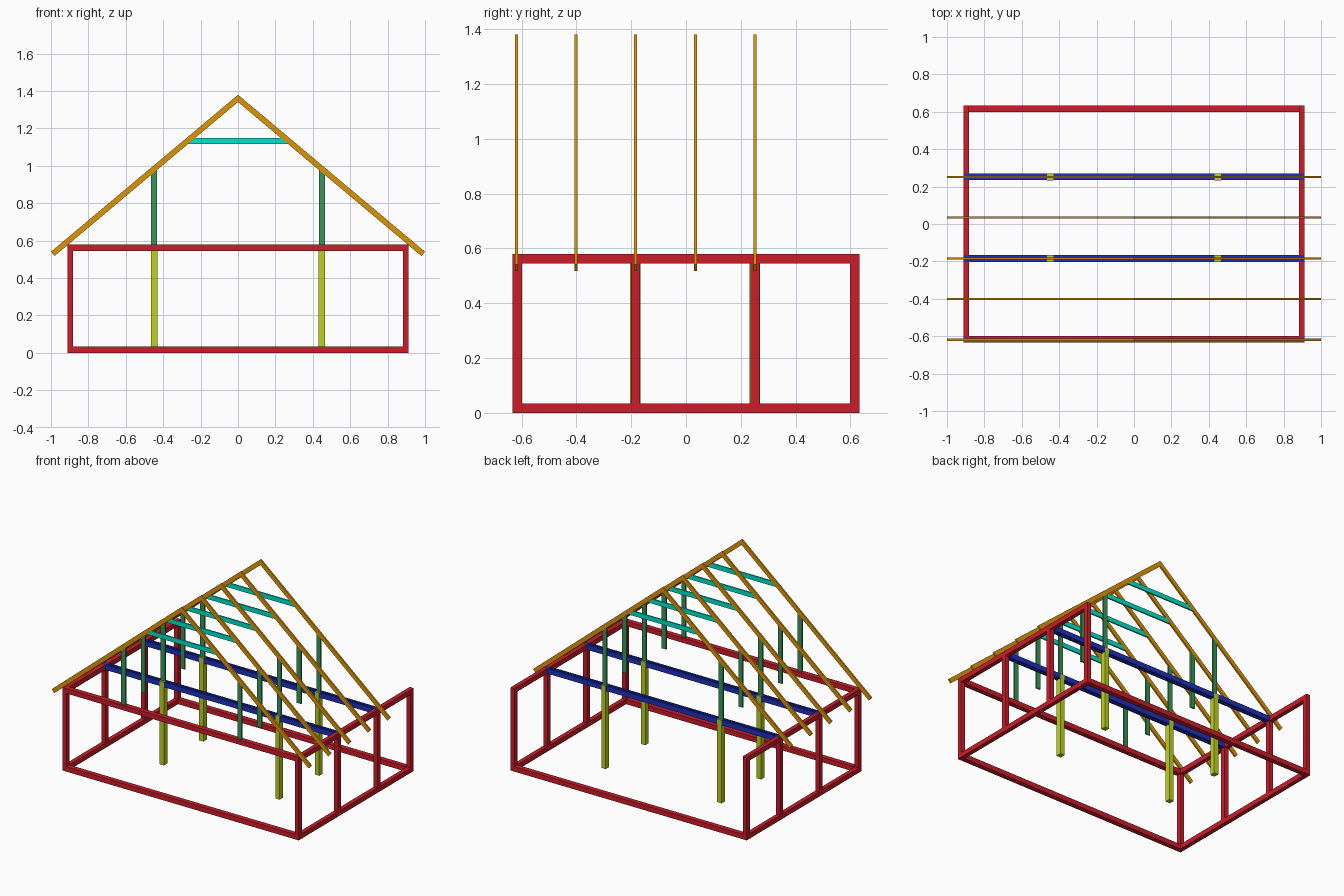
import bpy
import bmesh
from math import tan, cos, sin, radians

if "Cube" in bpy.data.objects:
    bpy.data.objects.remove(bpy.data.objects["Cube"])


def material(name, rgb):
    m = bpy.data.materials.new(name)
    lin = [((c / 255 + 0.055) / 1.055) ** 2.4 if c > 10 else c / 255 / 12.92 for c in rgb]
    m.diffuse_color = (*lin, 1)
    m.use_nodes = True
    m.node_tree.nodes["Principled BSDF"].inputs["Base Color"].default_value = m.diffuse_color
    return m


RED = material("frame red", (204, 28, 42))
BLUE = material("tie beam blue", (30, 48, 190))
LIME = material("post lime", (190, 210, 28))
GREEN = material("strut green", (58, 150, 90))
TEAL = material("collar teal", (0, 228, 204))
GOLD = material("rafter gold", (222, 148, 6))


def prism(name, profile, y, depth, mat):
    """Extrude an x-z outline along y, centred on y."""
    n = len(profile)
    verts = [(x, y + s * depth / 2, z) for s in (-1, 1) for x, z in profile]
    faces = [tuple(range(n)), tuple(range(2 * n - 1, n - 1, -1))]
    faces += [(i, i + n, (i + 1) % n + n, (i + 1) % n) for i in range(n)]
    me = bpy.data.meshes.new(name)
    me.from_pydata(verts, [], faces)
    me.materials.append(mat)
    ob = bpy.data.objects.new(name, me)
    bpy.context.collection.objects.link(ob)
    # make the winding face outward
    bm = bmesh.new()
    bm.from_mesh(me)
    bmesh.ops.recalc_face_normals(bm, faces=bm.faces)
    bm.to_mesh(me)
    bm.free()
    return ob


def box(name, x0, x1, y0, y1, z0, z1, mat):
    return prism(name, [(x0, z0), (x1, z0), (x1, z1), (x0, z1)],
                 (y0 + y1) / 2, y1 - y0, mat)


W, D, H = 0.912, 0.633, 0.579    # half width, half depth, frame height
T = 0.034                        # frame timber size
BAYS = (-0.184, 0.252)           # inner post lines
SLOPE = radians(40)
APEX, RT = 1.38, 0.03            # ridge height, rafter thickness
DROP = RT / cos(SLOPE)           # vertical rafter thickness

# Red frame: front and back sills, front top rail (back stays open on top)
box("front_sill", -W, W, -D, -D + T, 0, T, RED)
box("back_sill", -W, W, D - T, D, 0, T, RED)
box("front_top_rail", -W, W, -D, -D + T, H - T, H, RED)

for s, side in ((-1, "left"), (1, "right")):
    xa, xb = sorted((s * W, s * (W - 0.03)))
    # side rails run between the corner posts
    box(side + "_sill", xa, xb, -D + T, D - T, 0, T, RED)
    box(side + "_top_rail", xa, xb, -D + T, D, H - T, H, RED)
    # wall posts
    for i, y in enumerate((-D + T / 2, *BAYS, D - T / 2)):
        box(f"{side}_wall_post_{i}", xa, xb, y - T / 2, y + T / 2, T, H - T, RED)

# Paired tie beams with lime posts under them
for i, y in enumerate(BAYS):
    for s, side in ((-1, "left"), (1, "right")):
        a, b = sorted((y + s * 0.005, y + s * 0.018))
        box(f"tie_beam_{i}_{'front' if s < 0 else 'back'}",
            -0.908, 0.908, a, b, H - T, H + 0.0004, BLUE)
        box(f"{side}_inner_post_{i}", s * 0.447 - 0.017, s * 0.447 + 0.017,
            y - 0.0195, y + 0.0185, 0, H + 0.0008, LIME)


def roof_z(x, depth):
    return APEX - abs(x) * tan(SLOPE) - depth


# Five roof trusses: rafters, struts and collar
for i in range(5):
    y = -0.619 + 0.2178 * i
    for s, side in ((-1, "left"), (1, "right")):
        # rafter, mitred at the ridge and cut square at the eave
        xe = 1.0
        ze = roof_z(xe, 0)
        prism(f"{side}_rafter_{i}",
              [(0, APEX), (s * xe, ze),
               (s * (xe - RT * sin(SLOPE)), ze - RT * cos(SLOPE)),
               (0, APEX - DROP)], y, 0.011, GOLD)
        # strut from tie level up into the rafter
        xi, xo = 0.432, 0.465
        prism(f"{side}_strut_{i}",
              [(s * xi, H), (s * xo, H), (s * xo, roof_z(xo, DROP / 2)),
               (s * xi, roof_z(xi, DROP / 2))], y, 0.0104, GREEN)
    # collar tie with sloped ends inside the rafters
    z0, z1 = 1.118, 1.15
    x0, x1 = [(APEX - DROP / 2 - z) / tan(SLOPE) for z in (z0, z1)]
    prism(f"collar_{i}", [(-x0, z0), (x0, z0), (x1, z1), (-x1, z1)],
          y, 0.0104, TEAL)
